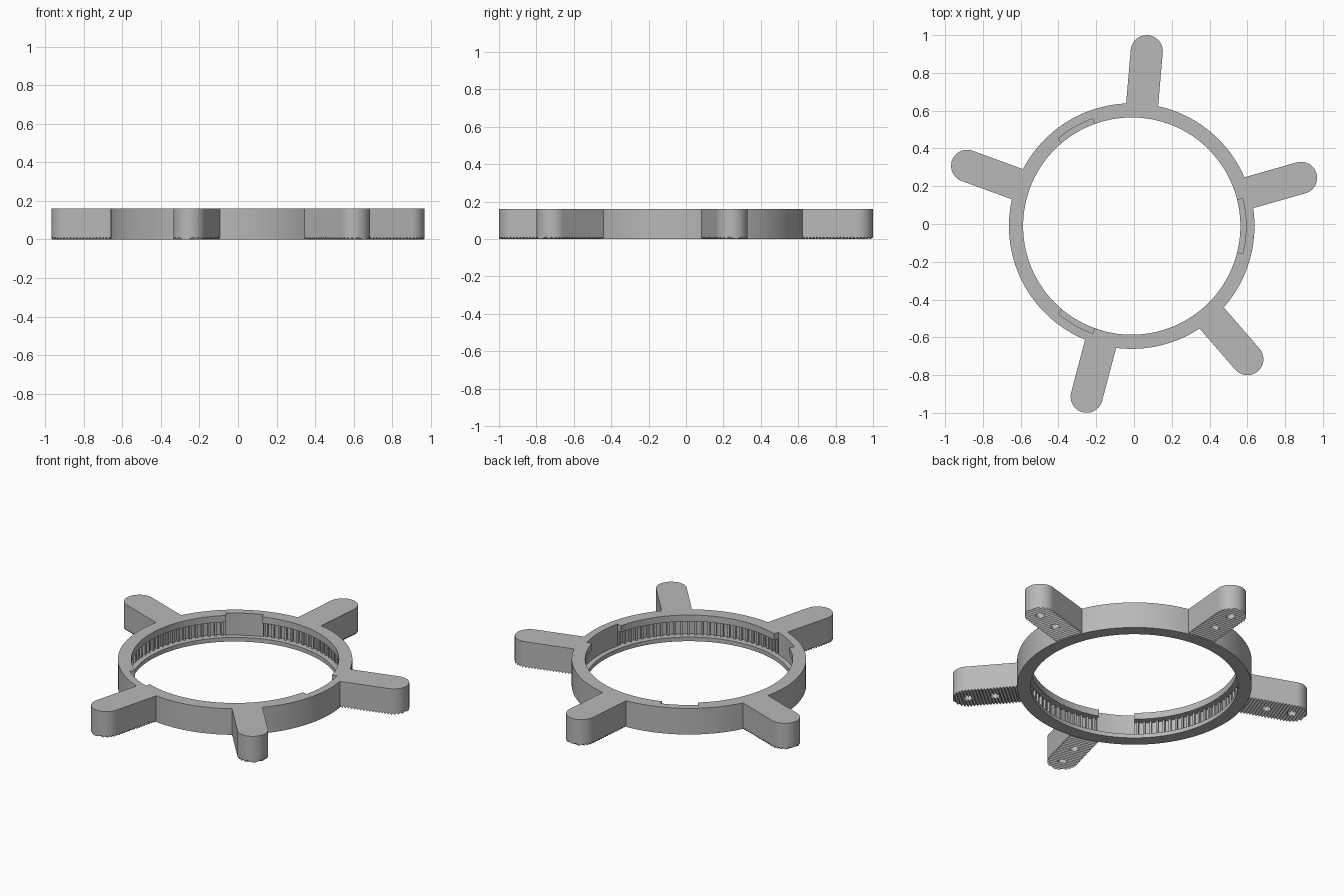
import bpy, bmesh, math

cube = bpy.data.objects.get("Cube")
if cube:
    bpy.data.objects.remove(cube, do_unlink=True)

CENTRE = (-0.012, -0.011, 0)
HEIGHT, FLANGE, LIP = 0.16, 0.025, 0.12
R_IN, R_CHANNEL, R_SLOT, R_OUT = 0.575, 0.605, 0.62, 0.65
ARM_HALF, PITCH, TOOTH = 0.085, 0.018, 0.012

grey = bpy.data.materials.new("plain grey")
grey.use_nodes = True
colour = (0.48, 0.48, 0.48, 1)
grey.diffuse_color = colour
grey.node_tree.nodes["Principled BSDF"].inputs["Base Color"].default_value = colour


def finish(name, bm):
    bmesh.ops.recalc_face_normals(bm, faces=bm.faces)
    mesh = bpy.data.meshes.new(name)
    bm.to_mesh(mesh)
    bm.free()
    mesh.materials.append(grey)
    ob = bpy.data.objects.new(name, mesh)
    ob.location = CENTRE
    bpy.context.collection.objects.link(ob)
    return ob


def smooth(ob):
    bpy.ops.object.select_all(action='DESELECT')
    ob.select_set(True)
    bpy.context.view_layer.objects.active = ob
    bpy.ops.object.shade_smooth_by_angle(angle=math.radians(30))


def loft(bm, sections, closed=False):
    """Skin a list of four-point cross-sections."""
    rows = [[bm.verts.new(p) for p in s] for s in sections]
    pairs = list(zip(rows, rows[1:]))
    if closed:
        pairs.append((rows[-1], rows[0]))
    else:
        bm.faces.new(rows[0])
        bm.faces.new(rows[-1])
    for a, b in pairs:
        for i in range(4):
            j = (i + 1) % 4
            bm.faces.new((a[i], a[j], b[j], b[i]))


def arc_parts(name, r0, r1, z0, z1, spans):
    """Curved blocks, each span given in degrees."""
    bm = bmesh.new()
    for start, end in spans:
        closed = end - start >= 360
        n = max(1, round((end - start) / 2))
        sections = []
        for k in range(n if closed else n + 1):
            a = math.radians(start + (end - start) * k / n)
            c, s = math.cos(a), math.sin(a)
            sections.append([(r * c, r * s, z) for r, z in
                             ((r0, z0), (r1, z0), (r1, z1), (r0, z1))])
        loft(bm, sections, closed)
    ob = finish(name, bm)
    smooth(ob)


# Ring body
full = [(0, 360)]
arc_parts("ring_outer_wall", R_SLOT, R_OUT, 0, HEIGHT, full)
arc_parts("ring_bottom_flange", R_IN, R_SLOT, 0, FLANGE, full)

# Three entry notches break the top lip, with slotted wall between them
notches = [(-14, 14), (110, 130), (230, 250)]
gaps = [(14, 110), (130, 230), (250, 346)]
arc_parts("notch_panels", R_CHANNEL, R_SLOT, FLANGE, HEIGHT, notches)
arc_parts("top_lip", R_IN, R_SLOT, LIP, HEIGHT, gaps)

bars = []
for start, end in gaps:
    count = round((end - start) / 3.5)
    step = (end - start) / count
    for i in range(count):
        a = start + i * step
        bars.append((a + step * 0.35, a + step * 0.7))
arc_parts("channel_bars", R_CHANNEL, R_SLOT, FLANGE, LIP, bars)


# Arms with rounded tips, toothed undersides and two blind holes
def make_arm(name, degrees, reach):
    start, tip = 0.64, reach + ARM_HALF
    stations = {round(start + i * PITCH / 2, 4)
                for i in range(int((tip - start) / (PITCH / 2)) + 1)}
    stations |= {round(reach + ARM_HALF * math.sin(math.radians(a)), 4)
                 for a in range(0, 90, 6)}
    stations.add(round(tip - 0.00005, 5))
    sections = []
    for x in sorted(stations):
        over = max(0, x - reach)
        w = max(0.002, math.sqrt(max(0, ARM_HALF ** 2 - over ** 2)))
        phase = ((x - start) / PITCH) % 1
        z = TOOTH * (1 - abs(2 * phase - 1))
        sections.append([(x, -w, z), (x, w, z), (x, w, HEIGHT), (x, -w, HEIGHT)])
    bm = bmesh.new()
    loft(bm, sections)
    arm = finish(name, bm)
    arm.rotation_euler.z = math.radians(degrees)

    holes = bmesh.new()
    for r in (reach, reach - 0.15):
        made = bmesh.ops.create_cone(holes, cap_ends=True, segments=24,
                                     radius1=0.025, radius2=0.025, depth=0.2)
        bmesh.ops.translate(holes, verts=made["verts"], vec=(r, 0, 0))
    cutter = finish(name + "_hole_cutter", holes)
    cutter.rotation_euler.z = math.radians(degrees)
    cutter.hide_render = True

    cut = arm.modifiers.new("holes", 'BOOLEAN')
    cut.operation, cut.solver, cut.object = 'DIFFERENCE', 'EXACT', cutter
    bpy.ops.object.select_all(action='DESELECT')
    arm.select_set(True)
    bpy.context.view_layer.objects.active = arm
    bpy.ops.object.modifier_apply(modifier=cut.name)
    bpy.data.objects.remove(cutter, do_unlink=True)
    smooth(arm)


for name, degrees, reach in (("back_arm", 85.1, 0.929),
                             ("right_arm", 159.9, 0.928),
                             ("front_right_arm", 255.2, 0.934),
                             ("front_left_arm", 311, 0.933),
                             ("left_arm", 15.9, 0.932)):
    make_arm(name, degrees, reach)
